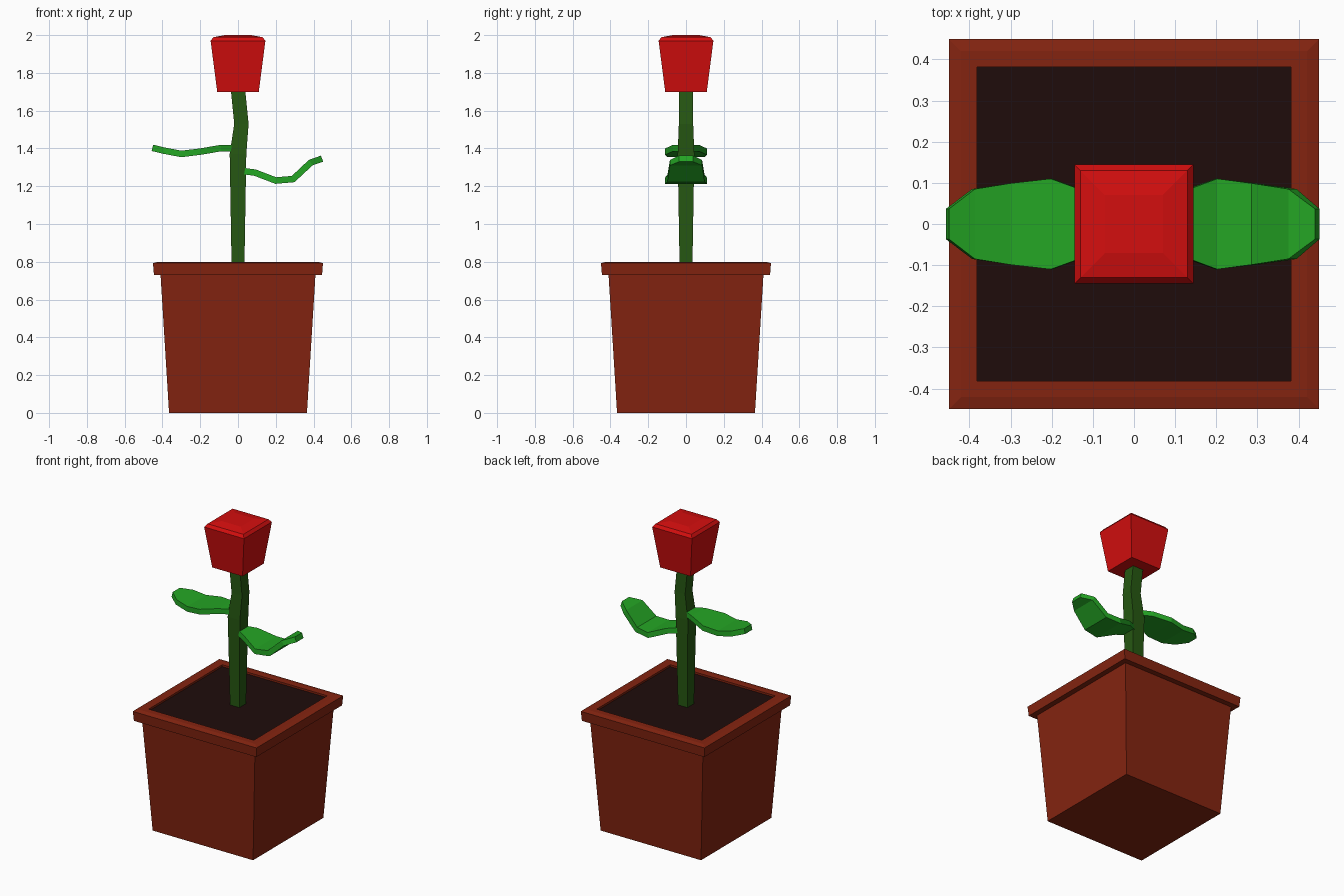
import bpy
import bmesh

cube = bpy.data.objects.get("Cube")
if cube:
    bpy.data.objects.remove(cube, do_unlink=True)


def linear(c):
    c /= 255
    return c / 12.92 if c <= 0.04045 else ((c + 0.055) / 1.055) ** 2.4


def material(name, *rgb):
    colour = [linear(c) for c in rgb] + [1]
    mat = bpy.data.materials.new(name)
    mat.use_nodes = True
    mat.diffuse_color = colour
    mat.node_tree.nodes["Principled BSDF"].inputs["Base Color"].default_value = colour
    return mat


terracotta = material("terracotta", 132, 36, 16)
earth = material("dark earth", 30, 12, 11)
stem_green = material("stem green", 38, 88, 18)
leaf_green = material("leaf green", 36, 165, 36)
petal_red = material("petal red", 212, 14, 14)


def add_object(name, bm, mat):
    bmesh.ops.recalc_face_normals(bm, faces=bm.faces)
    mesh = bpy.data.meshes.new(name)
    bm.to_mesh(mesh)
    bm.free()
    mesh.materials.append(mat)
    obj = bpy.data.objects.new(name, mesh)
    bpy.context.collection.objects.link(obj)
    return obj


def square_loft(name, rings, mat, cap_top=True):
    """Join square rings given as (centre x, half width, z)."""
    bm = bmesh.new()
    loops = [[bm.verts.new((x + sx * w, sy * w, z))
              for sx, sy in ((-1, -1), (1, -1), (1, 1), (-1, 1))]
             for x, w, z in rings]
    for low, high in zip(loops, loops[1:]):
        for i in range(4):
            j = (i + 1) % 4
            bm.faces.new((low[i], low[j], high[j], high[i]))
    bm.faces.new(loops[0][::-1])
    if cap_top:
        bm.faces.new(loops[-1])
    return add_object(name, bm, mat)


def leaf(name, side, stations):
    """Bent leaf blade from stations (distance out, height, half width)."""
    bm = bmesh.new()
    rows = [[bm.verts.new((side * x, s * w, z)) for s in (-1, 1)]
            for x, z, w in stations]
    for a, b in zip(rows, rows[1:]):
        bm.faces.new((a[0], b[0], b[1], a[1]))
    obj = add_object(name, bm, leaf_green)
    thick = obj.modifiers.new("thickness", "SOLIDIFY")
    thick.thickness = 0.034
    thick.offset = 0
    thick.use_even_offset = True
    return obj


# Pot with an overhanging rim, hollow down to the soil
square_loft("pot", [(0, 0.365, 0), (0, 0.41, 0.73), (0, 0.445, 0.73),
                    (0, 0.45, 0.793), (0, 0.42, 0.8), (0, 0.382, 0.8),
                    (0, 0.382, 0.77)], terracotta, cap_top=False)
square_loft("soil", [(0, 0.381, 0.765), (0, 0.381, 0.788)], earth)

# Stem with a kink below the flower
square_loft("stem", [(0, 0.034, 0.78), (0, 0.044, 1.37),
                     (0.018, 0.038, 1.53), (0, 0.038, 1.71)], stem_green)

# Flower head with a shallow domed top
square_loft("flower", [(0, 0.11, 1.7), (0, 0.145, 1.97), (0, 0.13, 1.989),
                       (0, 0.07, 2.0)], petal_red)

# One leaf on each side of the stem
leaf("right_leaf", -1, [(0.03, 1.402, 0.04), (0.09, 1.402, 0.07),
                        (0.2, 1.383, 0.11), (0.3, 1.371, 0.099),
                        (0.39, 1.388, 0.085), (0.453, 1.403, 0.037)])
leaf("left_leaf", 1, [(0.03, 1.28, 0.04), (0.09, 1.272, 0.07),
                      (0.2, 1.23, 0.11), (0.292, 1.238, 0.099),
                      (0.385, 1.325, 0.085), (0.445, 1.346, 0.037)])
